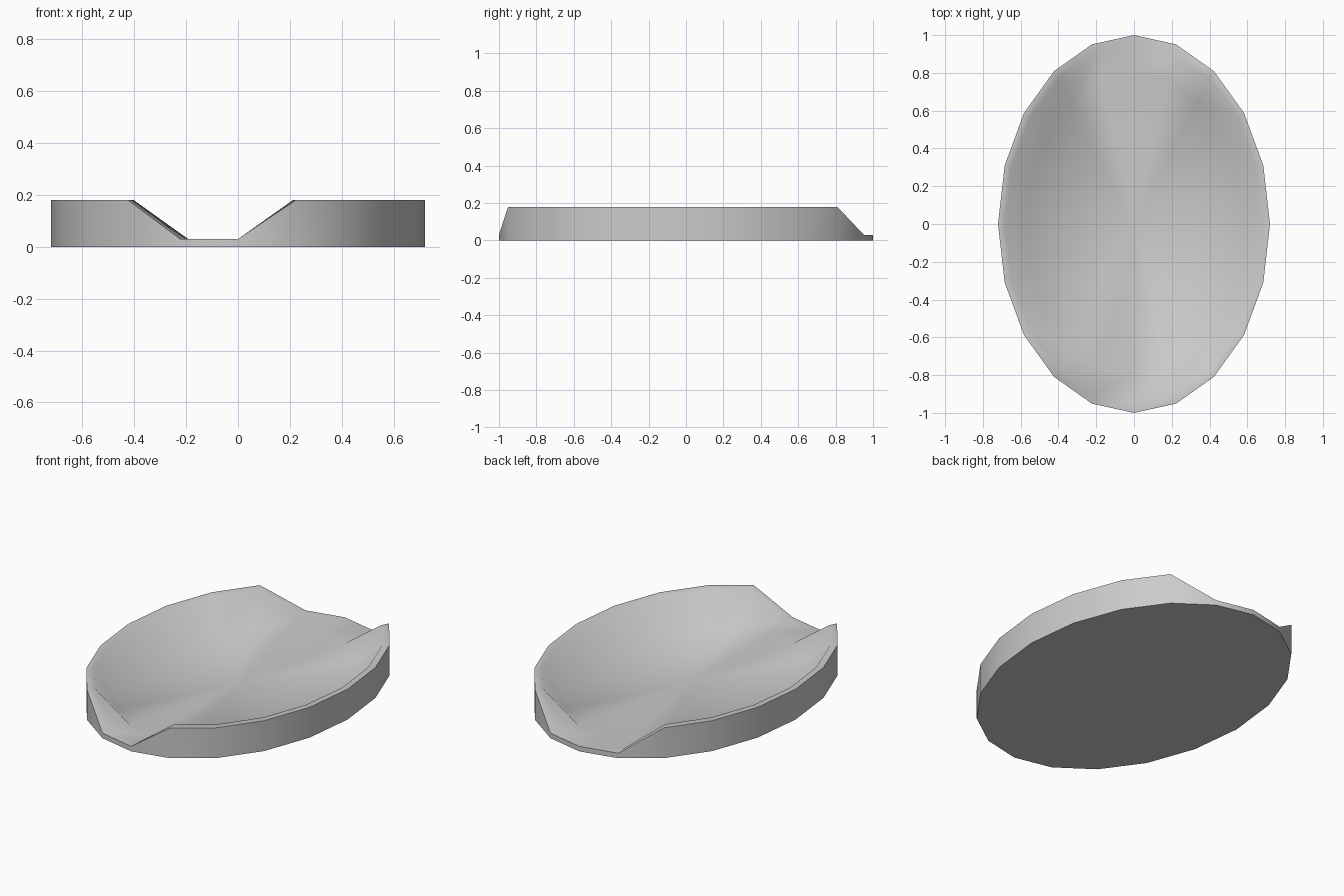
import bpy, bmesh, math

if "Cube" in bpy.data.objects:
    bpy.data.objects.remove(bpy.data.objects["Cube"])

SIDES = 20
RIM, LOW, FLOOR = 0.18, 0.03, 0.02
NOTCHES = {4, 5, 6, 14, 15}          # lowered rim points: back three, front two

bm = bmesh.new()


def ring(scale, height):
    """Elliptical ring of vertices; height is a function of the point index."""
    return [bm.verts.new((0.72 * scale * math.cos(math.tau * i / SIDES),
                          scale * math.sin(math.tau * i / SIDES), height(i)))
            for i in range(SIDES)]


def rim_height(i):
    return LOW if i in NOTCHES else RIM


# Rings from the underside, up over the rim and down to the dish floor
base = ring(1.0, lambda i: 0)
outer = ring(1.0, rim_height)
inner = ring(0.95, rim_height)
floor = ring(0.8, lambda i: FLOOR)
centre = bm.verts.new((0, 0, FLOOR))

bm.faces.new(base[::-1])
for i in range(SIDES):
    j = (i + 1) % SIDES
    bm.faces.new((base[i], base[j], outer[j], outer[i]))       # side wall
    bm.faces.new((outer[i], outer[j], inner[j], inner[i]))     # rim
    bm.faces.new((inner[i], inner[j], floor[j]))               # inner slope
    bm.faces.new((inner[i], floor[j], floor[i]))
    bm.faces.new((floor[i], floor[j], centre))                 # floor
bmesh.ops.recalc_face_normals(bm, faces=bm.faces)

mesh = bpy.data.meshes.new("oval_dish")
bm.to_mesh(mesh)
bm.free()
dish = bpy.data.objects.new("oval_dish", mesh)
bpy.context.collection.objects.link(dish)

# Smooth shading with the crisp rim and base kept
bpy.context.view_layer.objects.active = dish
dish.select_set(True)
bpy.ops.object.shade_smooth_by_angle(angle=math.radians(62))
